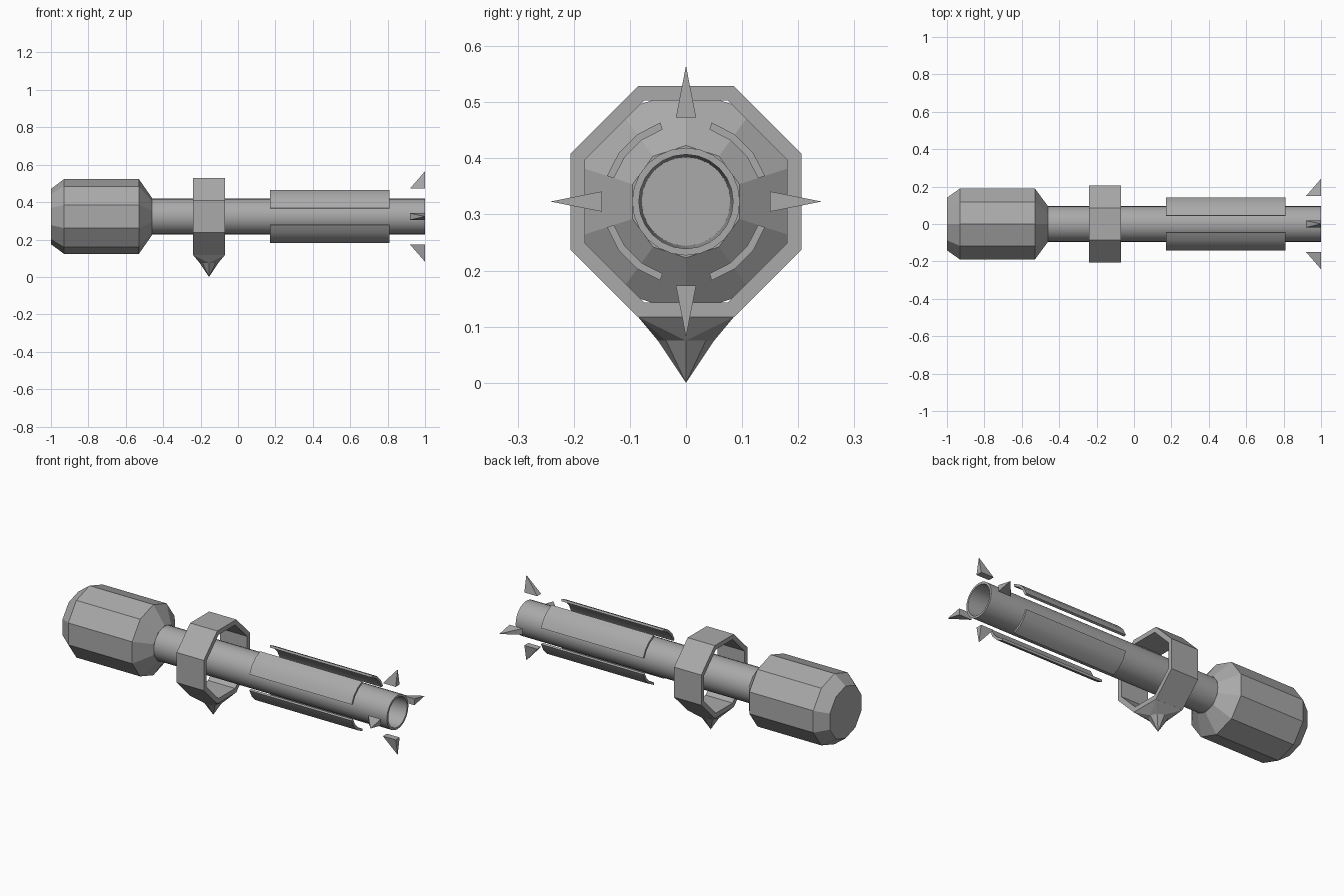
import bpy, bmesh
from math import sin, cos, pi, radians
from mathutils import Matrix, Vector

cube = bpy.data.objects.get("Cube")
if cube:
    bpy.data.objects.remove(cube, do_unlink=True)

AXIS_Z = 0.323

grey = bpy.data.materials.new("plain grey")
grey.use_nodes = True
grey.diffuse_color = (0.4, 0.4, 0.4, 1)
grey.node_tree.nodes["Principled BSDF"].inputs["Base Color"].default_value = (0.4, 0.4, 0.4, 1)


def finish(name, bm, smooth=False):
    """Turn a mesh built around the x axis into an object at axis height."""
    bmesh.ops.recalc_face_normals(bm, faces=bm.faces)
    mesh = bpy.data.meshes.new(name)
    bm.to_mesh(mesh)
    bm.free()
    mesh.materials.append(grey)
    obj = bpy.data.objects.new(name, mesh)
    obj.location.z = AXIS_Z
    bpy.context.collection.objects.link(obj)
    if smooth:
        bpy.ops.object.select_all(action='DESELECT')
        obj.select_set(True)
        bpy.context.view_layer.objects.active = obj
        bpy.ops.object.shade_smooth_by_angle(angle=radians(30))
    return obj


def sweep(bm, profile, angles, loop=False, full=True):
    """Sweep an (x, radius) profile round the x axis; angles run from straight up."""
    rows = [[bm.verts.new((x, r * sin(a), r * cos(a))) for x, r in profile] for a in angles]
    n = len(profile)
    pairs = list(zip(rows, rows[1:] + rows[:1])) if full else list(zip(rows, rows[1:]))
    for a, b in pairs:
        for i in range(n if loop else n - 1):
            j = (i + 1) % n
            bm.faces.new((a[i], a[j], b[j], b[i]))
    if not full:
        bm.faces.new(rows[0])
        bm.faces.new(rows[-1])
    elif not loop:
        bm.faces.new([row[0] for row in rows])
        bm.faces.new([row[-1] for row in rows])


def around(sides, phase=0.0):
    return [2 * pi * (i + phase) / sides for i in range(sides)]


# Ten-sided handle with chamfered ends
bm = bmesh.new()
sweep(bm, [(-1, 0.148), (-0.93, 0.2), (-0.53, 0.2), (-0.46, 0.1)], around(10))
finish("handle", bm)

# Hollow barrel with a slightly tapering bore
bm = bmesh.new()
sweep(bm, [(-0.47, 0.096), (1, 0.096), (1, 0.084), (-0.44, 0.079)], around(24))
finish("barrel", bm, smooth=True)

# Octagonal guard ring
bm = bmesh.new()
k = 1 / cos(pi / 8)
sweep(bm, [(-0.24, 0.206 * k), (-0.07, 0.206 * k), (-0.07, 0.18 * k), (-0.24, 0.18 * k)],
      around(8, 0.5), loop=True)
finish("guard_ring", bm)

# Spike below the ring: square root, eight-sided waist, sharp tip
bm = bmesh.new()
cx = -0.155
root = [bm.verts.new((cx + sx * 0.085, sy * 0.085, -0.206))
        for sx, sy in ((1, 1), (-1, 1), (-1, -1), (1, -1))]
waist = [bm.verts.new((cx + 0.05 * cos(a), 0.05 * sin(a), -0.248)) for a in around(8)]
tip = bm.verts.new((cx, 0, -AXIS_Z))
bm.faces.new(root)
for i in range(4):
    before, corner, after = waist[2 * i], waist[2 * i + 1], waist[(2 * i + 2) % 8]
    bm.faces.new((root[i], before, corner))
    bm.faces.new((root[i], corner, after))
    bm.faces.new((root[i], after, root[(i + 1) % 4]))
for i in range(8):
    bm.faces.new((waist[i], waist[(i + 1) % 8], tip))
finish("guard_spike", bm)

# Four curved panels floating round the barrel
for q, name in enumerate(("upper_left", "lower_left", "lower_right", "upper_right")):
    bm = bmesh.new()
    arc = [radians(90 * q + 18 * s) for s in (1, 2, 3, 4)]
    sweep(bm, [(0.17, 0.148), (0.81, 0.148), (0.81, 0.135), (0.17, 0.135)],
          arc, loop=True, full=False)
    finish("barrel_panel_" + name, bm, smooth=True)

# Four pointed fins round the muzzle
for q, name in enumerate(("top", "left", "bottom", "right")):
    bm = bmesh.new()
    base = [bm.verts.new((x, y, 0.15))
            for x, y in ((0.92, -0.018), (1, -0.018), (1, 0.018), (0.92, 0.018))]
    point = bm.verts.new((1, 0, 0.242))
    bm.faces.new(base)
    for i in range(4):
        bm.faces.new((base[i], base[(i + 1) % 4], point))
    bm.transform(Matrix.Rotation(-q * pi / 2, 4, 'X'))
    finish("muzzle_fin_" + name, bm)
